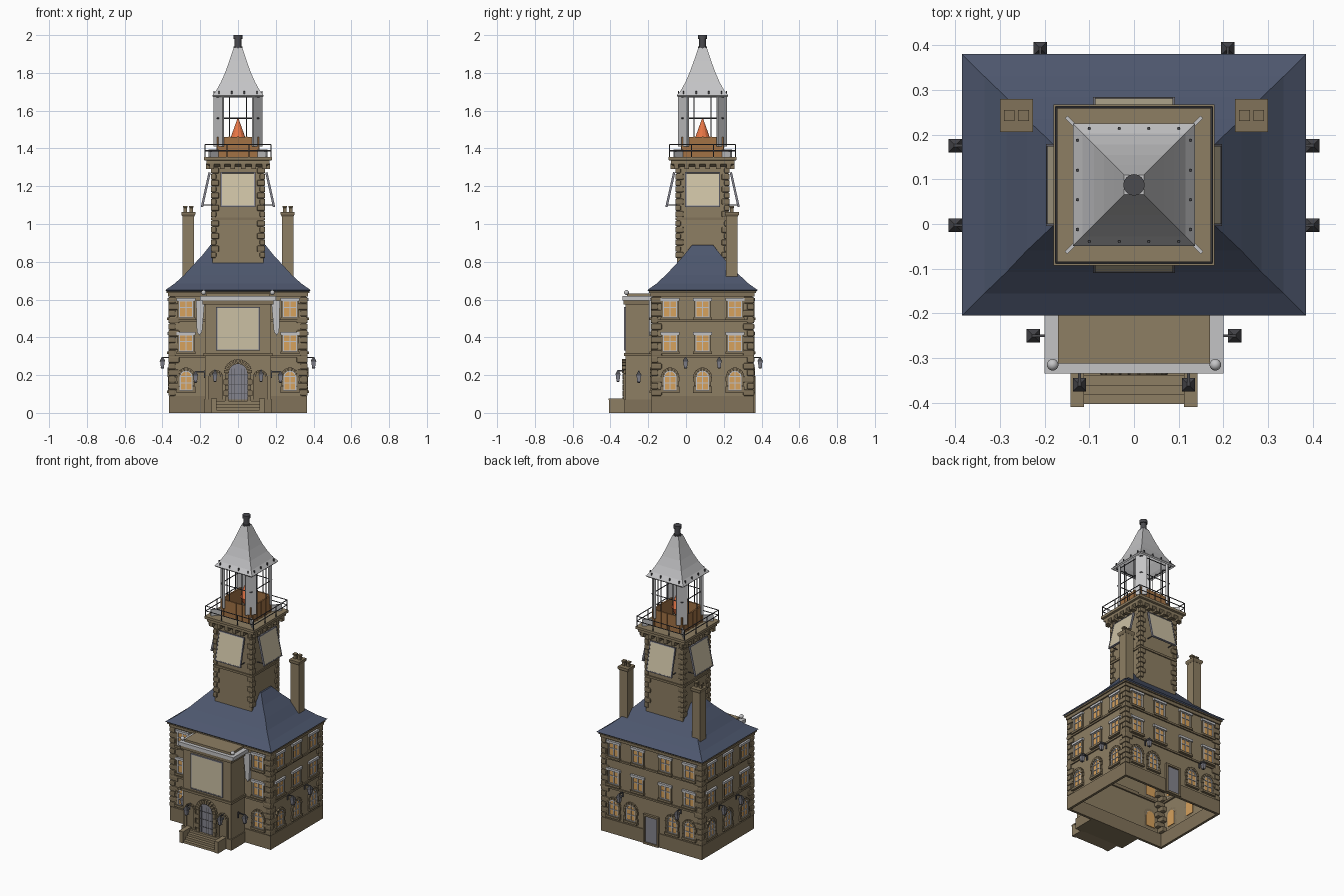
import bpy, bmesh, math
from mathutils import Matrix, Vector

cube = bpy.data.objects.get("Cube")
if cube:
    bpy.data.objects.remove(cube)


def material(name, r, g, b):
    m = bpy.data.materials.new(name)
    m.use_nodes = True
    m.diffuse_color = (r, g, b, 1)
    m.node_tree.nodes["Principled BSDF"].inputs["Base Color"].default_value = (r, g, b, 1)
    return m


STONE = material("stone", .27, .21, .125)
TRIM = material("dark stone", .22, .17, .1)
SLATE = material("blue slate", .075, .095, .155)
BOARD = material("pale board", .6, .53, .37)
PALE = material("pale grey", .55, .55, .56)
IRON = material("dark iron", .07, .07, .078)
GLOW = material("window glow", .68, .36, .11)
WOOD = material("warm wood", .36, .17, .06)
FLAME = material("flame orange", .8, .18, .06)
DOOR = material("door grey", .23, .23, .27)

parts = {}
I = Matrix()
T = lambda x, y, z=0: Matrix.Translation((x, y, z))


def part(name, mat):
    return parts.setdefault(name, (bmesh.new(), mat))[0]


def box(bm, x, y, z, M=I):
    """Box from three (low, high) ranges."""
    c = [(a + b) / 2 for a, b in (x, y, z)]
    s = [b - a for a, b in (x, y, z)]
    bmesh.ops.create_cube(bm, size=1, matrix=M @ T(*c) @ Matrix.Diagonal((*s, 1)))


def loft(bm, rings, M=I, bottom=True, top=True):
    """Stack of rectangles given as half width, half depth, height."""
    rows = [[bm.verts.new(M @ Vector((sx * a, sy * b, z)))
             for sx, sy in ((-1, -1), (1, -1), (1, 1), (-1, 1))] for a, b, z in rings]
    for lo, hi in zip(rows, rows[1:]):
        for i in range(4):
            j = (i + 1) % 4
            bm.faces.new((lo[i], lo[j], hi[j], hi[i]))
    if bottom:
        bm.faces.new(rows[0][::-1])
    if top:
        bm.faces.new(rows[-1])


def prism(bm, pts, y0, y1, M):
    """Outline in x and z pushed through from y0 to y1."""
    a, b = [[bm.verts.new(M @ Vector((x, y, z))) for x, z in pts] for y in (y0, y1)]
    bm.faces.new(a)
    bm.faces.new(b[::-1])
    for i in range(len(pts)):
        j = (i + 1) % len(pts)
        bm.faces.new((a[i], b[i], b[j], a[j]))


def polar(u, z, r, t):
    return u + r * math.cos(t), z + r * math.sin(t)


def arch_plate(bm, u, z0, z1, r, y0, y1, M):
    prism(bm, [(u - r, z0), (u + r, z0)] + [polar(u, z1, r, math.pi * i / 10) for i in range(11)], y0, y1, M)


def arch_ring(bm, u, z, r0, r1, y0, y1, M, n=9, gap=.03):
    for i in range(n):
        a, b = math.pi * i / n + gap, math.pi * (i + 1) / n - gap
        prism(bm, [polar(u, z, r0, a), polar(u, z, r1, a), polar(u, z, r1, b), polar(u, z, r0, b)], y0, y1, M)


def wall(k, hx, hy, cy):
    """Frame on a wall: x along it, -y outward; k = front, +x, back, -x."""
    return T(0, cy) @ Matrix.Rotation(k * math.pi / 2, 4, 'Z') @ T(0, -(hx if k % 2 else hy))


def rod(bm, a, b, r=.003, n=6):
    a, b = Vector(a), Vector(b)
    M = Matrix.Translation((a + b) / 2) @ (b - a).to_track_quat('Z', 'Y').to_matrix().to_4x4()
    bmesh.ops.create_cone(bm, cap_ends=True, segments=n, radius1=r, radius2=r, depth=(b - a).length, matrix=M)


def frame(bm, x, z, w, y, M, u=0):
    """Rectangular border of width w around half width x and range z."""
    for s in (-1, 1):
        box(bm, sorted((u + s * x, u + s * (x - w))), y, z, M)
    for lo, hi in ((z[0], z[0] + w), (z[1] - w, z[1])):
        box(bm, (u - x, u + x), y, (lo, hi), M)


def quoins(name, hx, hy, z0, z1, n, long, short):
    bm, h = part(name, TRIM), (z1 - z0) / n
    for sx in (-1, 1):
        for sy in (-1, 1):
            for i in range(n):
                a, b = (long, short) if i % 2 else (short, long)
                box(bm, sorted((sx * (hx + .009), sx * (hx - a))), sorted((sy * (hy + .009), sy * (hy - b))),
                    (z0 + i * h, z0 + i * h + h * .96), T(0, CY))


CY, HX, HY = .0875, .36, .265

# main house shell, courses and corner stones
house = part("house_walls", STONE)
loft(house, [(HX, HY, 0), (HX, HY, .64)], T(0, CY), bottom=False)
courses = part("string_courses", TRIM)
for z0, z1, d in ((0, .09, .006), (.292, .304, .008), (.482, .494, .008), (.615, .635, .01), (.635, .648, .018)):
    for k in range(4):
        half = HY + d if k % 2 else HX + d
        box(courses, (-half, half), (-d, .01), (z0, z1), wall(k, HX, HY, CY))
quoins("house_quoins", HX, HY, .09, .615, 15, .05, .03)

# flared slate roof
loft(part("main_roof", SLATE), [(.375, .282, .642), (.385, .2925, .65), (.335, .243, .685), (.285, .195, .73),
                                (.24, .147, .78), (.19, .1, .833), (.145, .055, .89)], T(0, CY))


# windows
def square_window(u, z, M):
    box(part("window_panes", GLOW), (u - .034, u + .034), (-.003, .004), (z - .042, z + .042), M)
    bars = part("window_frames", PALE)
    frame(bars, .037, (z - .045, z + .045), .006, (-.008, 0), M, u)
    box(bars, (u - .003, u + .003), (-.007, 0), (z - .042, z + .042), M)
    box(bars, (u - .034, u + .034), (-.007, 0), (z + .006, z + .011), M)
    box(part("window_lintels", PALE), (u - .05, u + .05), (-.014, 0), (z + .043, z + .058), M)
    sills = part("window_surrounds", TRIM)
    box(sills, (u - .05, u + .05), (-.016, 0), (z - .058, z - .044), M)
    for s in (-1, 1):
        box(sills, sorted((u + s * .037, u + s * .046)), (-.009, 0), (z - .045, z + .045), M)


def arched_window(u, M):
    arch_plate(part("window_panes", GLOW), u, .118, .19, .031, -.003, .004, M)
    bars = part("window_frames", PALE)
    arch_ring(bars, u, .19, .028, .034, -.008, 0, M, 8, 0)
    for x in (-.031, 0, .031):
        box(bars, (u + x - .003, u + x + .003), (-.007, 0), (.118, .19 if x else .22), M)
    for z in (.118, .155, .19):
        box(bars, (u - .031, u + .031), (-.007, 0), (z, z + .005), M)
    sur = part("window_surrounds", TRIM)
    arch_ring(sur, u, .19, .034, .05, -.012, 0, M, 7)
    box(sur, (u - .05, u + .05), (-.016, 0), (.104, .118), M)
    for s in (-1, 1):
        for i in range(3):
            box(sur, sorted((u + s * .034, u + s * (.05 - .005 * (i % 2)))), (-.01, 0),
                (.119 + i * .024, .141 + i * .024), M)


SIDE = (-.172, 0, .172)
for k, upper, lower in ((0, (-.275, .275), (-.275, .275)), (1, SIDE, SIDE), (3, SIDE, SIDE),
                        (2, (-.275, -.1, .1, .275), (-.275, -.15, .15, .275))):
    M = wall(k, HX, HY, CY)
    for u in upper:
        square_window(u, .55, M)
        square_window(u, .37, M)
    for u in lower:
        arched_window(u, M)


# hanging lamps
def lamp(u, z, M, d=.04):
    box(part("lamp_arms", IRON), (u - .003, u + .003), (-d, 0), (z + .05, z + .056), M)
    box(part("lamp_arms", IRON), (u - .004, u + .004), (-.006, 0), (z + .02, z + .06), M)
    L = M @ T(u, -d)
    loft(part("lamp_glass", DOOR), [(.008, .008, z), (.012, .012, z + .032)], L)
    loft(part("lamp_caps", IRON), [(.015, .015, z + .032), (.014, .014, z + .036), (.003, .003, z + .056)], L)
    loft(part("lamp_caps", IRON), [(.005, .005, z - .006), (.01, .01, z)], L)


for k, us in ((1, (-.09, .088)), (3, (-.088, .09)), (2, (-.21, .21))):
    for u in us:
        lamp(u, .24, wall(k, HX, HY, CY))

# back door
B = wall(2, HX, HY, CY)
box(part("back_door", DOOR), (-.042, .042), (-.008, .005), (.01, .18), B)
frame(part("back_door_frame", TRIM), .055, (0, .195), .013, (-.016, 0), B)

# front porch
PX, PY = .175, -.32
loft(part("porch_walls", STONE), [(PX, .07, 0), (PX, .07, .6)], T(0, PY + .07), bottom=False)
porch = part("porch_mouldings", TRIM)
for z0, z1, d in ((0, .07, .006), (.3, .316, .008), (.575, .595, .012)):
    box(porch, (-PX - d, PX + d), (PY - d, -.17), (z0, z1))
box(part("porch_ledge", PALE), (-.2, .2), (-.335, -.175), (.595, .618))
box(part("porch_top", STONE), (-.17, .17), (-.312, -.175), (.6, .632))
F = T(0, PY)
box(part("porch_sign", BOARD), (-.11, .11), (-.006, .002), (.335, .555), F)
frame(part("porch_sign_frame", DOOR), .116, (.329, .561), .007, (-.009, 0), F)
for s in (-1, 1):
    bmesh.ops.create_uvsphere(part("ledge_balls", PALE), u_segments=16, v_segments=10, radius=.013,
                              matrix=T(s * .182, -.315, .637))
    prism(part("ledge_brackets", PALE), [(s * .176, .595), (s * .222, .595), (s * .218, .43), (s * .205, .41),
                                         (s * .19, .43)], -.196, -.178, I)
    arch_plate(part("niches", TRIM), s * .118, .07, .19, .026, -.004, .002, F)
    arch_ring(porch, s * .118, .19, .026, .038, -.012, 0, F, 7)
    for e in (-.032, .032):
        box(porch, (s * .118 + e - .006, s * .118 + e + .006), (-.011, 0), (.07, .19), F)
    lamp(s * .122, .17, F)
    lamp(s * .07, .165, wall(1 if s > 0 else 3, PX, .07, PY + .07) @ T(-s * .07, 0), .05)

# front door
arch_plate(part("front_door", DOOR), 0, .06, .21, .049, -.006, .002, F)
for i in range(-2, 3):
    box(part("door_bars", IRON), (i * .018 - .001, i * .018 + .001), (-.008, 0), (.06, .235), F)
for z in (.1, .15, .2):
    box(part("door_bars", IRON), (-.048, .048), (-.008, 0), (z, z + .003), F)
arch_ring(porch, 0, .21, .049, .075, -.018, 0, F, 11)
for s in (-1, 1):
    for i in range(5):
        box(porch, sorted((s * .049, s * (.07 + .006 * (i % 2)))), (-.016, 0), (.06 + i * .03, .088 + i * .03), F)

# front steps
steps = part("front_steps", STONE)
for i in range(4):
    box(steps, (-.115, .115), (-.403 + i * .021, PY), (0, .016 * (i + 1)))
for s in (-1, 1):
    box(steps, sorted((s * .114, s * .14)), (-.408, PY), (0, .068))
    box(steps, sorted((s * .112, s * .142)), (-.41, PY), (.068, .077))

# chimneys
for s in (-1, 1):
    C = T(s * .263, .243)
    loft(part("chimney_stacks", STONE), [(.03, .03, .68), (.03, .03, 1.045)], C)
    loft(part("chimney_caps", TRIM), [(.031, .031, 1.04), (.037, .037, 1.05), (.037, .037, 1.064)], C)
    for e in (-.016, .016):
        loft(part("chimney_pots", TRIM), [(.009, .009, 1.06), (.009, .009, 1.085), (.012, .012, 1.088),
                                          (.012, .012, 1.096)], C @ T(e, 0))

# tower
TC, TH = T(0, CY), .135
loft(part("tower_walls", STONE), [(TH, TH, .7), (TH, TH, 1.32)], TC)
loft(part("tower_band", TRIM), [(TH + .007, TH + .007, 1.02), (TH + .007, TH + .007, 1.034)], TC)
quoins("tower_quoins", TH, TH, .82, 1.02, 6, .035, .02)
quoins("tower_quoins", TH, TH, 1.036, 1.3, 8, .035, .02)
loft(part("tower_platform", STONE), [(.15, .15, 1.305), (.168, .168, 1.318), (.168, .168, 1.335),
                                     (.18, .18, 1.338), (.18, .18, 1.354)], TC)
rails, bars = part("platform_railing", IRON), part("lantern_bars", IRON)
for k in range(4):
    M = wall(k, TH, TH, CY)
    for i in range(6):
        u = -.14 + i * .056
        box(part("platform_corbels", TRIM), (u - .012, u + .012), (-.034, 0), (1.292, 1.32), M)
    # tilted board on each tower wall
    S = M @ T(0, -.056, 1.09) @ Matrix.Rotation(-.22, 4, 'X')
    box(part("tower_boards", BOARD), (-.086, .086), (-.004, .004), (.004, .184), S)
    frame(part("tower_board_frames", DOOR), .092, (0, .188), .006, (-.006, .006), S)
    for s in (-1, 1):
        rod(part("board_struts", IRON), M @ Vector((s * .08, -.052, 1.1)), M @ Vector((s * .08, 0, 1.1)))
    # railing
    R = wall(k, .174, .174, CY)
    for z in (1.388, 1.42):
        rod(rails, R @ Vector((-.174, 0, z)), R @ Vector((.174, 0, z)))
    for u in (-.174, -.058, .058):
        rod(rails, R @ Vector((u, 0, 1.35)), R @ Vector((u, 0, 1.422)))
    # lamp room parapet, glazing bars and corner plates
    G = wall(k, .11, .11, CY)
    box(part("lamp_room_parapet", WOOD), (-.11, .11), (0, .01), (1.35, 1.46), G)
    for i in range(-2, 3):
        box(part("parapet_battens", WOOD), (i * .045 - .004, i * .045 + .004), (-.004, 0), (1.354, 1.463), G)
    for u in (-.045, .045):
        rod(bars, G @ Vector((u, 0, 1.45)), G @ Vector((u, 0, 1.68)))
    for z in (1.56, 1.672):
        rod(bars, G @ Vector((-.11, 0, z)), G @ Vector((.11, 0, z)))
    K = TC @ Matrix.Rotation(math.radians(45 + 90 * k), 4, 'Z')
    box(part("lantern_corner_plates", PALE), (-.033, .033), (-.15, -.136), (1.41, 1.68), K)
    box(part("lantern_feet", PALE), (-.004, .004), (-.215, -.15), (1.352, 1.395), K)
    E = wall(k, .127, .127, CY)
    for u in (-.1, -.033, .033, .1):
        box(part("eave_studs", IRON), (u - .003, u + .003), (-.003, .003), (1.685, 1.705), E)

# lantern roof, flue and beacon
loft(part("lantern_roof", PALE), [(.13, .13, 1.672), (.137, .137, 1.68), (.115, .115, 1.707), (.09, .09, 1.752),
                                  (.067, .067, 1.805), (.045, .045, 1.866), (.022, .022, 1.935)], TC, bottom=False)
flue = part("flue", IRON)
rod(flue, (0, CY, 1.93), (0, CY, 1.99), .018, 16)
rod(flue, (0, CY, 1.98), (0, CY, 2.0), .024, 16)
rod(flue, (0, CY, 1.925), (0, CY, 1.94), .024, 16)
for r1, r2, z, h in ((.02, .038, 1.42, .04), (.038, .022, 1.46, .045), (.022, .001, 1.505, .058)):
    bmesh.ops.create_cone(part("beacon_flame", FLAME), cap_ends=True, segments=12, radius1=r1, radius2=r2, depth=h,
                          matrix=T(0, CY, z + h / 2))
rod(part("beacon_stand", IRON), (0, CY, 1.35), (0, CY, 1.425), .015, 10)

# turn every part into an object
for name, (bm, mat) in parts.items():
    bmesh.ops.recalc_face_normals(bm, faces=bm.faces)
    mesh = bpy.data.meshes.new(name)
    bm.to_mesh(mesh)
    bm.free()
    mesh.materials.append(mat)
    ob = bpy.data.objects.new(name, mesh)
    bpy.context.collection.objects.link(ob)
    if "quoins" in name:
        bev = ob.modifiers.new("rounded", 'BEVEL')
        bev.width, bev.segments = .007, 2
    if name in ("ledge_balls", "flue"):
        mesh.shade_smooth()
        mesh.set_sharp_from_angle(angle=math.radians(40))
